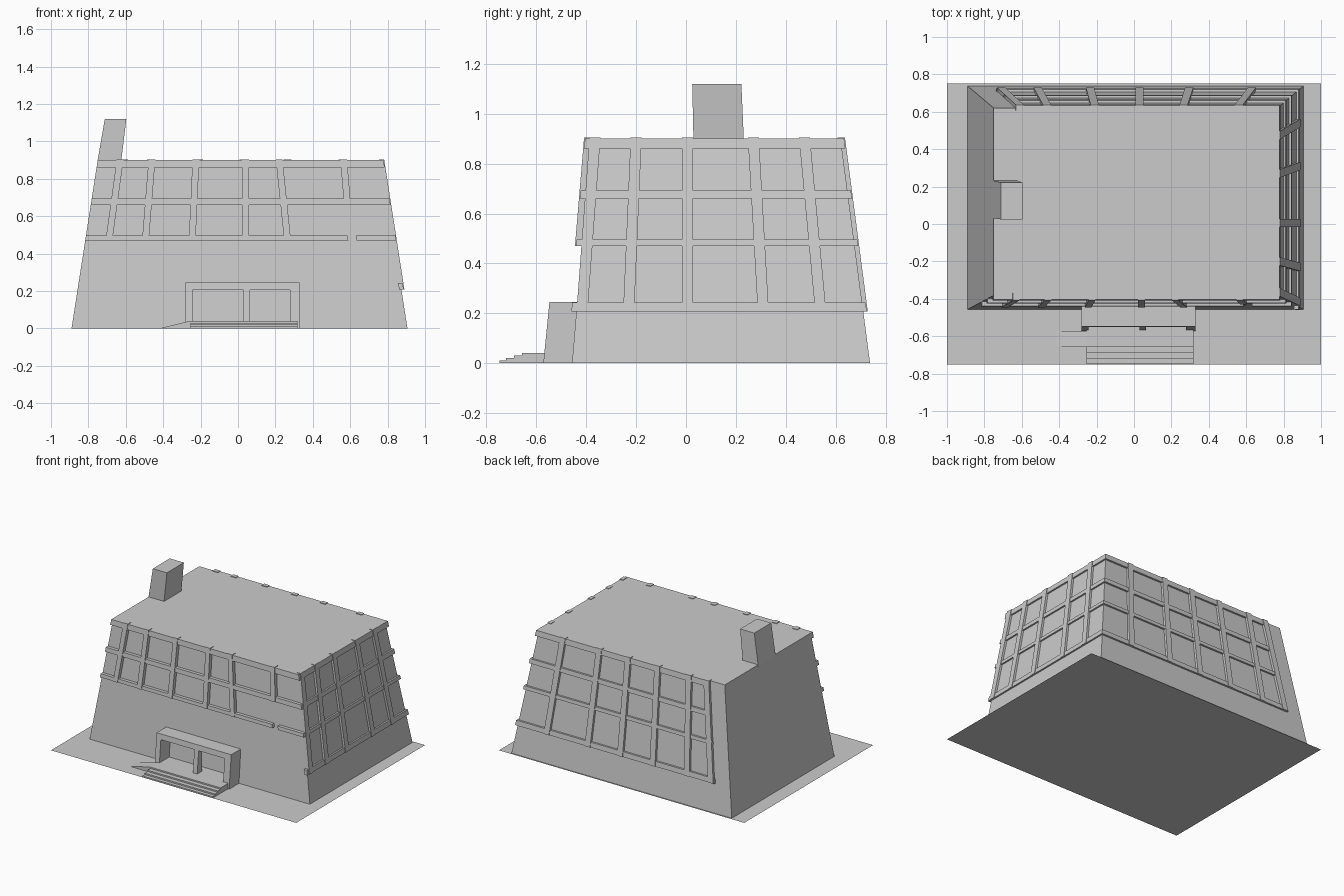
import bpy, bmesh
from mathutils import Vector

if "Cube" in bpy.data.objects:
    bpy.data.objects.remove(bpy.data.objects["Cube"])

H = 0.9
# footprint (x0, x1, y0, y1) at ground and at roof
BASE = (-0.89, 0.906, -0.457, 0.738)
TOP = (-0.75, 0.766, -0.381, 0.62)


def edge(i, z):
    return BASE[i] + (TOP[i] - BASE[i]) * z / H


def make(name, verts, faces):
    bm = bmesh.new()
    vs = [bm.verts.new(v) for v in verts]
    for f in faces:
        bm.faces.new([vs[i] for i in f])
    bmesh.ops.recalc_face_normals(bm, faces=bm.faces)
    me = bpy.data.meshes.new(name)
    bm.to_mesh(me)
    bm.free()
    ob = bpy.data.objects.new(name, me)
    bpy.context.collection.objects.link(ob)
    return ob


def prism(name, a, b):
    """Solid between two matching polygons."""
    n = len(a)
    sides = [(i, (i + 1) % n, n + (i + 1) % n, n + i) for i in range(n)]
    return make(name, list(a) + list(b),
                [tuple(range(n)), tuple(range(n, 2 * n))] + sides)


def rect(x0, x1, y0, y1, z):
    return [(x0, y0, z), (x1, y0, z), (x1, y1, z), (x0, y1, z)]


def box(name, x0, x1, y0, y1, z0, z1):
    return prism(name, rect(x0, x1, y0, y1, z0), rect(x0, x1, y0, y1, z1))


def on_wall(side, u, z, d):
    """Point on a sloping wall, pushed outward by d."""
    if side == "front":
        return Vector((u, edge(2, z) - d, z))
    if side == "back":
        return Vector((u, edge(3, z) + d, z))
    return Vector((edge(1, z) + d, u, z))


def strip(name, side, low, high, z0, z1, out, inn=0.012):
    """Raised strip on a wall; low/high are (u0, u1) at z0/z1."""
    def quad(d):
        return [on_wall(side, low[0], z0, d), on_wall(side, low[1], z0, d),
                on_wall(side, high[1], z1, d), on_wall(side, high[0], z1, d)]
    return prism(name, quad(-inn), quad(out))


# ground and tapered building
make("ground", rect(-1, 1, -0.75, 0.75, 0), [(0, 1, 2, 3)])
prism("building", rect(*BASE, 0), rect(*TOP, H))

# leaning chimney
prism("chimney", rect(-0.752, -0.625, 0.03, 0.232, 0.89),
      rect(-0.712, -0.597, 0.025, 0.222, 1.12))

# wall grids: vertical ribs are (u at roof, u at ribs' foot, foot height)
ROWS = [(0.86, 0.9), (0.66, 0.693), (0.47, 0.496), (0.207, 0.243)]
OUT = {"front": 0.024, "right": 0.012, "back": 0.014}
RIBS = {
    "front": [(-0.63, -0.69, 0.47), (-0.46, -0.495, 0.47), (-0.225, -0.245, 0.47),
              (0.04, 0.04, 0.47), (0.22, 0.265, 0.47), (0.565, 0.585, 0.66)],
    "right": [(-0.365, -0.417, 0.207), (-0.2, -0.23, 0.207), (0.006, 0.006, 0.207),
              (0.27, 0.31, 0.207), (0.475, 0.54, 0.207)],
    "back": [(-0.61, -0.71, 0.207), (-0.465, -0.515, 0.207), (-0.21, -0.235, 0.207),
             (0.03, 0.03, 0.207), (0.265, 0.295, 0.207), (0.56, 0.63, 0.207)],
}
W = {"front": 0.018, "right": 0.022, "back": 0.022}
for side, ribs in RIBS.items():
    w = W[side]
    for top, foot, z in ribs:
        strip(side + "_rib", side, (foot - w, foot + w), (top - w, top + w),
              z, H + 0.004, OUT[side] + 0.004)


def row_span(side, z):
    if side == "front":
        return edge(0, z), edge(1, z) + 0.012
    if side == "right":
        return edge(2, z) - 0.02, edge(3, z) + 0.012
    return -0.77 + 0.14 * z / H, edge(1, z) + 0.012


for side in RIBS:
    for z0, z1 in (ROWS[:3] if side == "front" else ROWS):
        a, b = row_span(side, z0), row_span(side, z1)
        if side == "front" and z0 == 0.47:  # broken lowest front band
            strip("front_band", side, (a[0], 0.59), (b[0], 0.585), z0, z1, OUT[side])
            strip("front_band", side, (0.635, a[1]), (0.63, b[1]), z0, z1, OUT[side])
        else:
            strip(side + "_band", side, a, b, z0, z1, OUT[side])


# porch: roof slab, side walls and a middle post, all leaning with the front
def porch_part(name, x0, x1, z0, z1, back=-0.42):
    def f(z):
        return -0.572 + 0.1 * z
    return prism(name, rect(x0, x1, f(z0), back, z0), rect(x0, x1, f(z1), back, z1))


porch_part("porch_roof", -0.28, 0.328, 0.205, 0.245)
porch_part("porch_wall", -0.28, -0.243, 0, 0.205)
porch_part("porch_wall", 0.277, 0.328, 0, 0.205)
porch_part("porch_post", 0.03, 0.065, 0, 0.205, -0.51)

# floor, steps and side ramp
for i, y in enumerate((-0.748, -0.722, -0.69, -0.657)):
    box("step", -0.255, 0.318, y, -0.44 if i == 3 else -0.56, 0, 0.01 * (i + 1))
ramp = [(-0.42, 0), (-0.255, 0), (-0.255, 0.04)]
prism("ramp", [(x, -0.655, z) for x, z in ramp], [(x, -0.573, z) for x, z in ramp])
